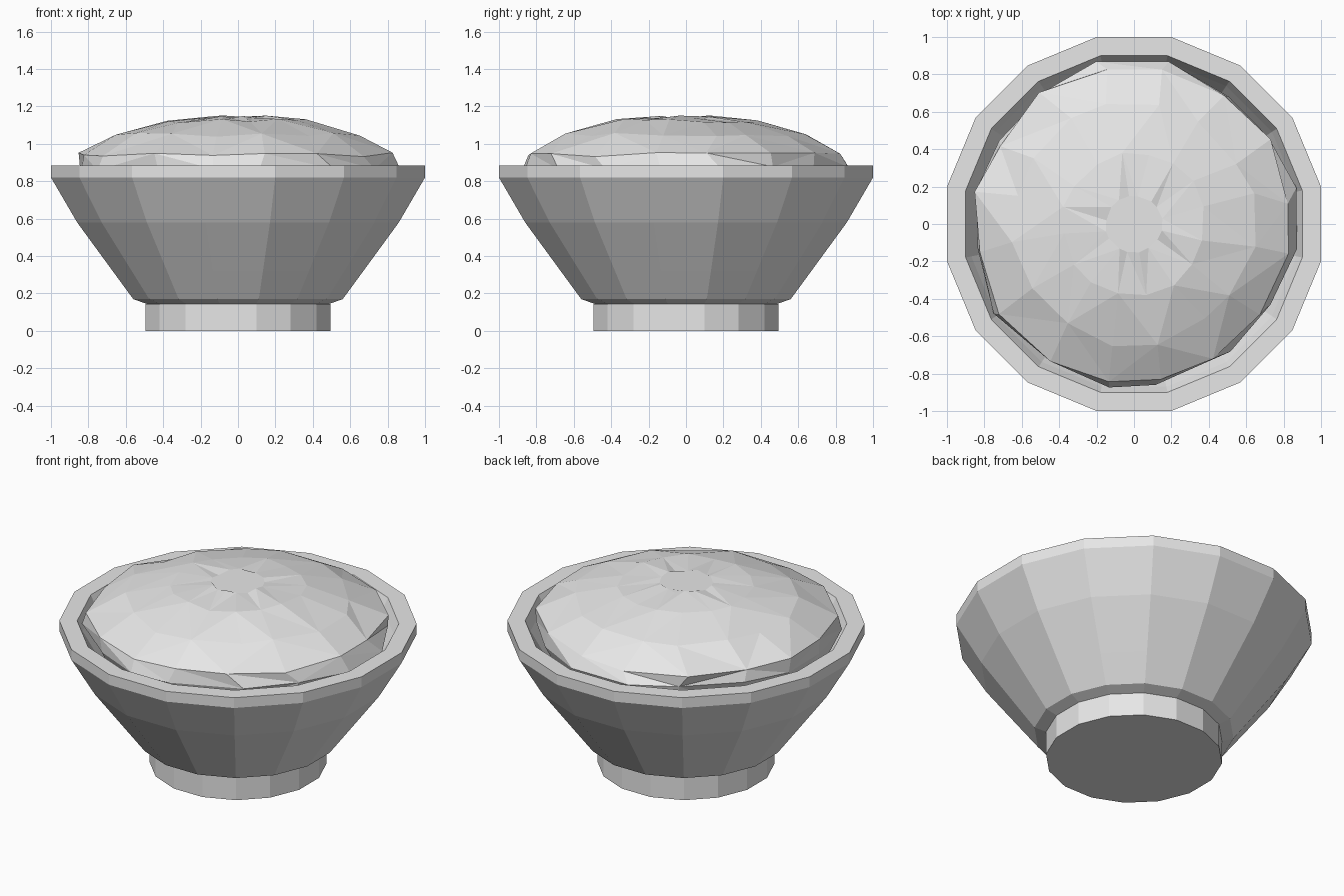
import bpy, bmesh, math, random

random.seed(7)
SIDES = 16
STEP = 2 * math.pi / SIDES

cube = bpy.data.objects.get("Cube")
if cube:
    bpy.data.objects.remove(cube, do_unlink=True)

grey = bpy.data.materials.new("plain grey")
grey.use_nodes = True
grey.diffuse_color = (0.8, 0.8, 0.8, 1)
grey.node_tree.nodes["Principled BSDF"].inputs["Base Color"].default_value = (0.8, 0.8, 0.8, 1)


def lathe(name, profile, jitter=0.0, triangles=False):
    """Spin (half width, height) points into a closed, flat-shaded solid."""
    bm = bmesh.new()
    rings = []
    for half_width, z in profile:
        radius = half_width / math.cos(STEP / 2)
        ring = []
        for i in range(SIDES):
            angle = (i + 0.5) * STEP + random.uniform(-1, 1) * jitter * 2
            r = radius * (1 + random.uniform(-1, 0.5) * jitter)
            height = z + random.uniform(-1, 0.6) * jitter * 0.4
            ring.append(bm.verts.new((r * math.cos(angle), r * math.sin(angle), height)))
        rings.append(ring)
    for a, b in zip(rings, rings[1:]):
        for i in range(SIDES):
            j = (i + 1) % SIDES
            quad = [a[i], a[j], b[j], b[i]]
            if not triangles:
                bm.faces.new(quad)
            elif random.random() < 0.5:
                bm.faces.new(quad[:3])
                bm.faces.new((quad[0], quad[2], quad[3]))
            else:
                bm.faces.new((quad[0], quad[1], quad[3]))
                bm.faces.new(quad[1:])
    bm.faces.new(rings[0])
    bm.faces.new(rings[-1])
    bmesh.ops.recalc_face_normals(bm, faces=bm.faces)
    mesh = bpy.data.meshes.new(name)
    bm.to_mesh(mesh)
    bm.free()
    mesh.materials.append(grey)
    obj = bpy.data.objects.new(name, mesh)
    bpy.context.scene.collection.objects.link(obj)
    return obj


# Low ring the bowl stands on
lathe("foot", [(0.495, 0), (0.495, 0.145)])

# Flared bowl: outside wall, flat rim, then inside wall
lathe("bowl", [(0.49, 0.145), (0.56, 0.17), (0.67, 0.32), (0.86, 0.58),
               (1.0, 0.82), (1.0, 0.885), (0.9, 0.885), (0.87, 0.82),
               (0.74, 0.58), (0.55, 0.32), (0.44, 0.22)])

# Uneven faceted heap filling the bowl
lathe("filling", [(0.6, 0.55), (0.79, 0.72), (0.86, 0.87), (0.84, 0.945),
                  (0.64, 1.05), (0.38, 1.125), (0.15, 1.145)],
      jitter=0.035, triangles=True)
